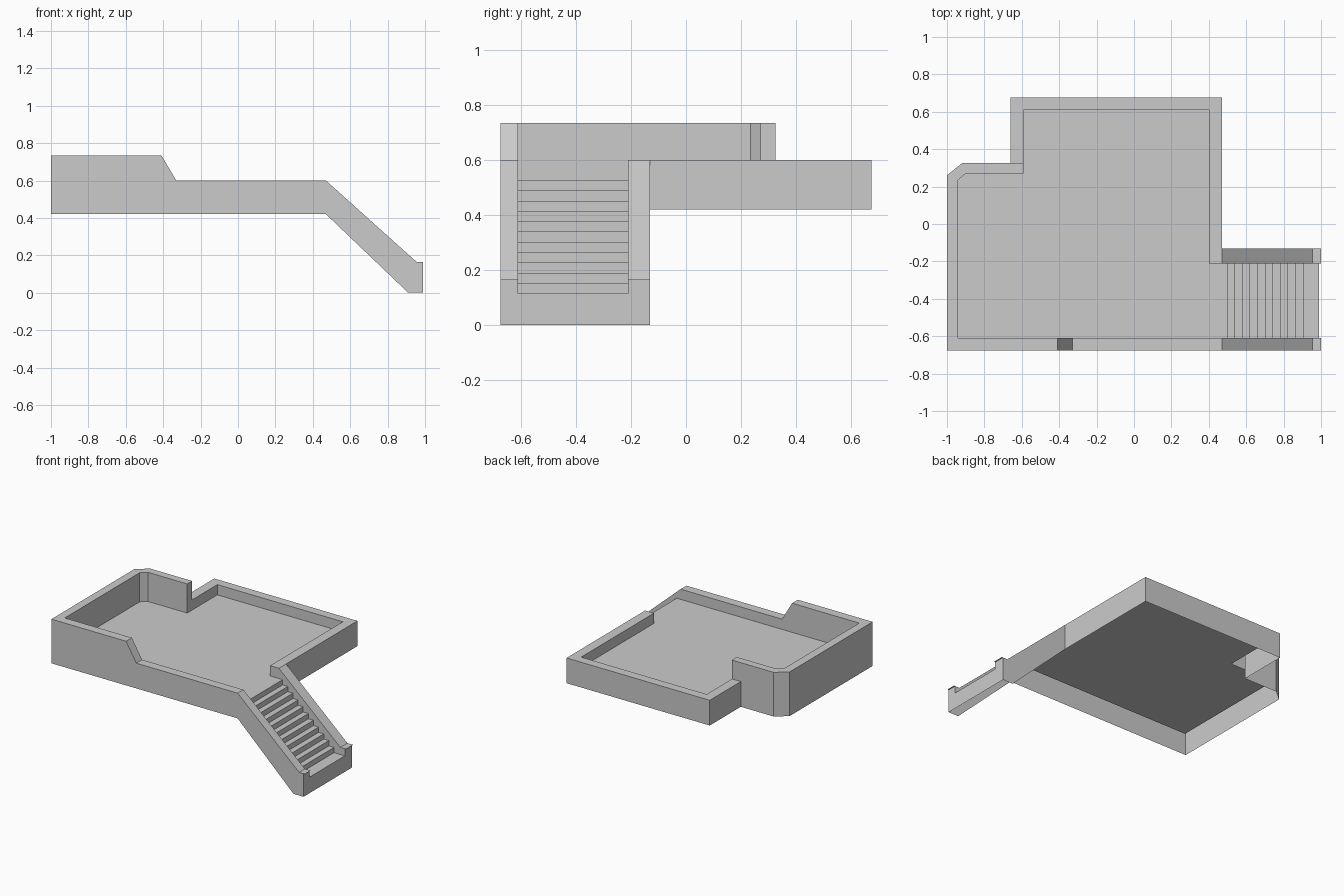
import bpy, bmesh

if "Cube" in bpy.data.objects:
    bpy.data.objects.remove(bpy.data.objects["Cube"])

FLOOR, BASE, LOW, HIGH = 0.527, 0.42, 0.60, 0.735
TREAD = 0.1145          # height of the lowest tread
END = 0.99              # foot of the stairs


def build(name, polys):
    """Make one open sheet object from a list of polygons, facing upward/outward."""
    bm = bmesh.new()
    for p in polys:
        bm.faces.new([bm.verts.new(v) for v in p])
    bmesh.ops.remove_doubles(bm, verts=bm.verts[:], dist=1e-4)
    bmesh.ops.recalc_face_normals(bm, faces=bm.faces[:])
    bm.normal_update()
    if sum(f.normal.z * f.calc_area() for f in bm.faces) < 0:
        bmesh.ops.reverse_faces(bm, faces=bm.faces[:])
    me = bpy.data.meshes.new(name)
    bm.to_mesh(me)
    bm.free()
    ob = bpy.data.objects.new(name, me)
    bpy.context.collection.objects.link(ob)
    return ob


def hollow_wall(rail):
    """Outer skin, cap and inner skin along stations (outer xy, inner xy, top, outer foot, inner foot)."""
    polys = []
    for (o, i, t, ob, ib), (o2, i2, t2, ob2, ib2) in zip(rail, rail[1:]):
        if o != o2:
            polys.append([(*o, ob), (*o2, ob2), (*o2, t2), (*o, t)])
            polys.append([(*o, t), (*o2, t2), (*i2, t2), (*i, t)])
        else:
            polys.append([(*o, t), (*i2, t2), (*i, t)])
        if i != i2:
            polys.append([(*i, t), (*i2, t2), (*i2, ib2), (*i, ib)])
    return polys


def cheek(yo, yi):
    """Sloping stair side from the top landing to the foot."""
    stations = [(0.47, LOW, BASE, 0.49), (0.91, 0.205, 0, TREAD),
                (0.955, 0.165, 0, TREAD), (END, 0.165, 0, TREAD)]
    polys = hollow_wall([((x, yo), (x, yi), t, b, ib) for x, t, b, ib in stations])
    # front end and small cap lip
    polys.append([(END, yo, TREAD), (END, yi, TREAD), (END, yi, 0.165), (END, yo, 0.165)])
    return polys


def station(o, i, top):
    return (o, i, top, BASE, FLOOR)


# front and left parapet, with the step up in height
F, FI = -0.675, -0.61
high = [station((0.47, F), (0.47, FI), LOW),
        station((-0.33, F), (-0.33, FI), LOW),
        station((-0.41, F), (-0.41, FI), HIGH),
        station((-1, F), (-0.94, FI), HIGH),
        station((-1, 0.26), (-0.94, 0.235), HIGH),
        station((-0.92, 0.325), (-0.90, 0.27), HIGH),
        station((-0.66, 0.325), (-0.66, 0.27), HIGH)]
polys = hollow_wall(high)
# overlap onto the low wall, and end face
polys += hollow_wall([((-0.66, 0.325), (-0.66, 0.27), HIGH, LOW, FLOOR),
                      ((-0.59, 0.325), (-0.59, 0.27), HIGH, LOW, FLOOR)])
polys.append([(-0.59, 0.27, FLOOR), (-0.59, 0.325, FLOOR),
              (-0.59, 0.325, HIGH), (-0.59, 0.27, HIGH)])
build("high_parapet", polys)

# back and right low parapet
build("low_parapet", hollow_wall([
    station((-0.66, 0.325), (-0.59, 0.325), LOW),
    station((-0.66, 0.675), (-0.59, 0.61), LOW),
    station((0.47, 0.675), (0.40, 0.61), LOW),
    station((0.47, -0.13), (0.40, -0.21), LOW),
    station((0.47, -0.13), (0.47, -0.21), LOW)]))

# terrace floor with landing
build("terrace_floor", [[(x, y, FLOOR) for x, y in (
    (-0.94, FI), (0.5, FI), (0.5, -0.21), (0.40, -0.21), (0.40, 0.61),
    (-0.59, 0.61), (-0.59, 0.27), (-0.90, 0.27), (-0.94, 0.235))]])

# stair cheeks and their cap lips
for name, yo, yi in (("front_stair_cheek", F, FI), ("back_stair_cheek", -0.13, -0.21)):
    build(name, cheek(yo, yi))
    build(name + "_lip", [[(END, yo, 0.165), (1.0, yo, 0.165), (1.0, yi, 0.165), (END, yi, 0.165)]])

# steps: eleven risers
N = 11
rise = (FLOOR - TREAD) / N
profile = [(0.5, FLOOR)]
for k in range(N):
    x = 0.5 + 0.0405 * k
    z = FLOOR - rise * (k + 1)
    profile += [(x, z), (END if k == N - 1 else x + 0.0405, z)]
build("stair_steps", [[(a[0], FI, a[1]), (b[0], FI, b[1]), (b[0], -0.21, b[1]), (a[0], -0.21, a[1])]
                      for a, b in zip(profile, profile[1:])])

# face at the foot of the stairs
foot = build("stair_foot", [[(END, F, 0), (END, -0.13, 0), (END, -0.13, TREAD), (END, F, TREAD)]])
